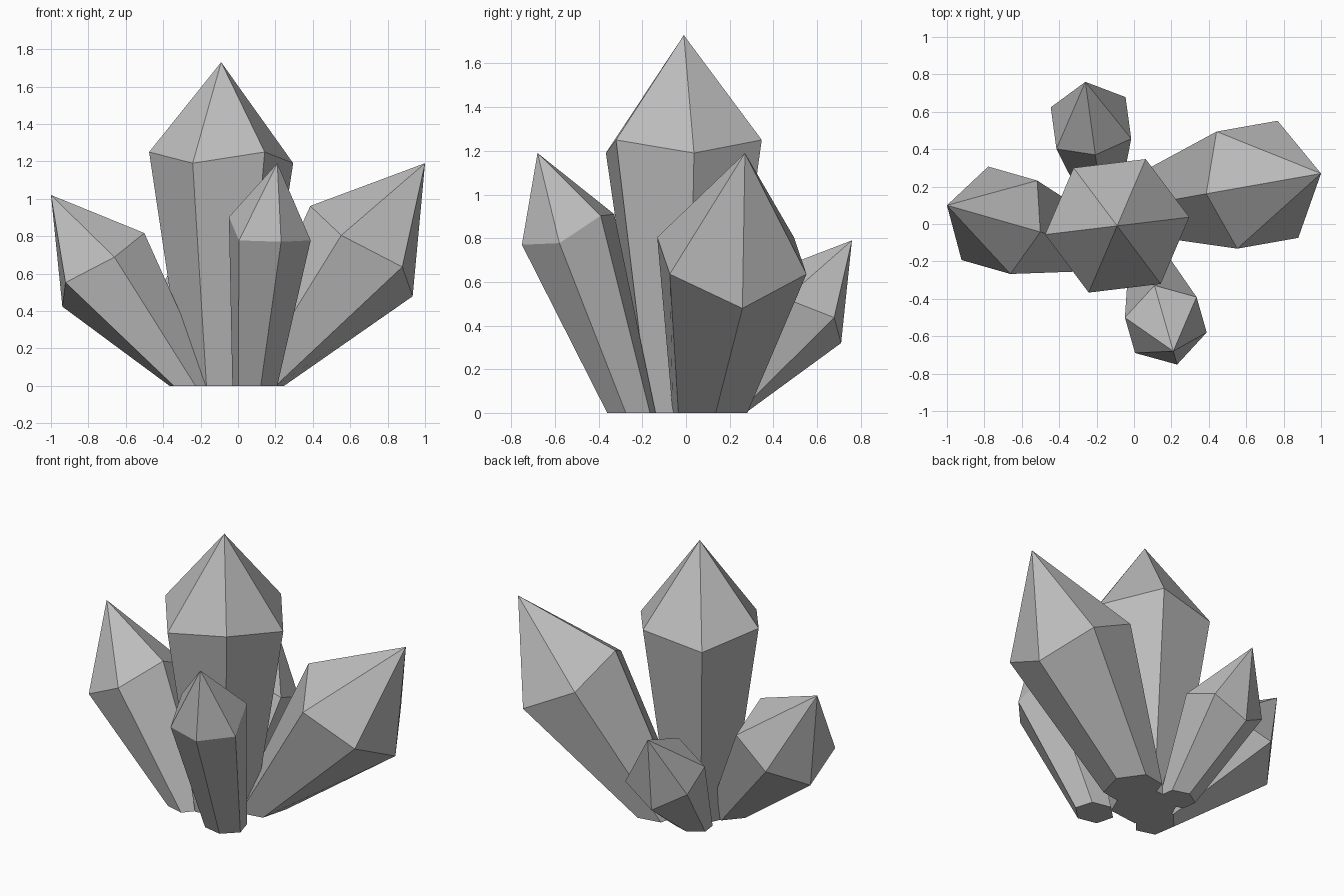
import bpy
import bmesh
from math import cos, sin, atan2, pi
from mathutils import Vector

cube = bpy.data.objects.get("Cube")
if cube:
    bpy.data.objects.remove(cube, do_unlink=True)

SIDES = 6

# Single stone grey
grey = bpy.data.materials.new("crystal grey")
grey.use_nodes = True
colour = (0.5, 0.5, 0.5, 1)
grey.diffuse_color = colour
grey.node_tree.nodes["Principled BSDF"].inputs["Base Color"].default_value = colour


def crystal(name, foot, shoulder, tip, foot_radius, radius, zigzag, phase=None):
    """Six-sided shard: flat foot, zigzag shoulder ring across its axis, pointed tip."""
    foot, shoulder, tip = Vector(foot), Vector(shoulder), Vector(tip)
    axis = (tip - shoulder).normalized()
    if phase is None:
        phase = atan2(axis.y, axis.x)  # one corner faces the lean
    turn = Vector((0, 0, 1)).rotation_difference(axis)
    bm = bmesh.new()
    low, high = [], []
    for i in range(SIDES):
        a = phase + 2 * pi * i / SIDES
        out = turn @ Vector((cos(a), sin(a), 0))
        ground = foot + out * foot_radius
        ground.z = 0
        low.append(bm.verts.new(ground))
        high.append(bm.verts.new(shoulder + out * radius + axis * zigzag * (-1) ** i))
    peak = bm.verts.new(tip)
    bm.faces.new(low[::-1])
    for i in range(SIDES):
        j = (i + 1) % SIDES
        bm.faces.new((low[i], low[j], high[j], high[i]))
        bm.faces.new((high[i], high[j], peak))
    mesh = bpy.data.meshes.new(name)
    bm.to_mesh(mesh)
    bm.free()
    mesh.materials.append(grey)
    obj = bpy.data.objects.new(name, mesh)
    bpy.context.collection.objects.link(obj)


# Tall upright shard, then four leaning outwards
crystal("main_crystal", (-0.09, -0.01, 0), (-0.09, -0.01, 1.22), (-0.09, -0.01, 1.73),
        0.2, 0.388, -0.03, phase=0.12)
crystal("left_crystal", (0.1, 0.11, 0), (0.66, 0.21, 0.72), (1, 0.27, 1.19),
        0.185, 0.367, -0.03)
crystal("right_crystal", (-0.25, -0.11, 0), (-0.72, 0.02, 0.62), (-1, 0.1, 1.02),
        0.15, 0.3, -0.025)
crystal("front_crystal", (0.09, -0.25, 0), (0.17, -0.54, 0.84), (0.21, -0.68, 1.19),
        0.125, 0.23, 0.02)
crystal("back_crystal", (-0.18, 0.18, 0), (-0.23, 0.54, 0.48), (-0.26, 0.76, 0.79),
        0.115, 0.233, -0.03)
